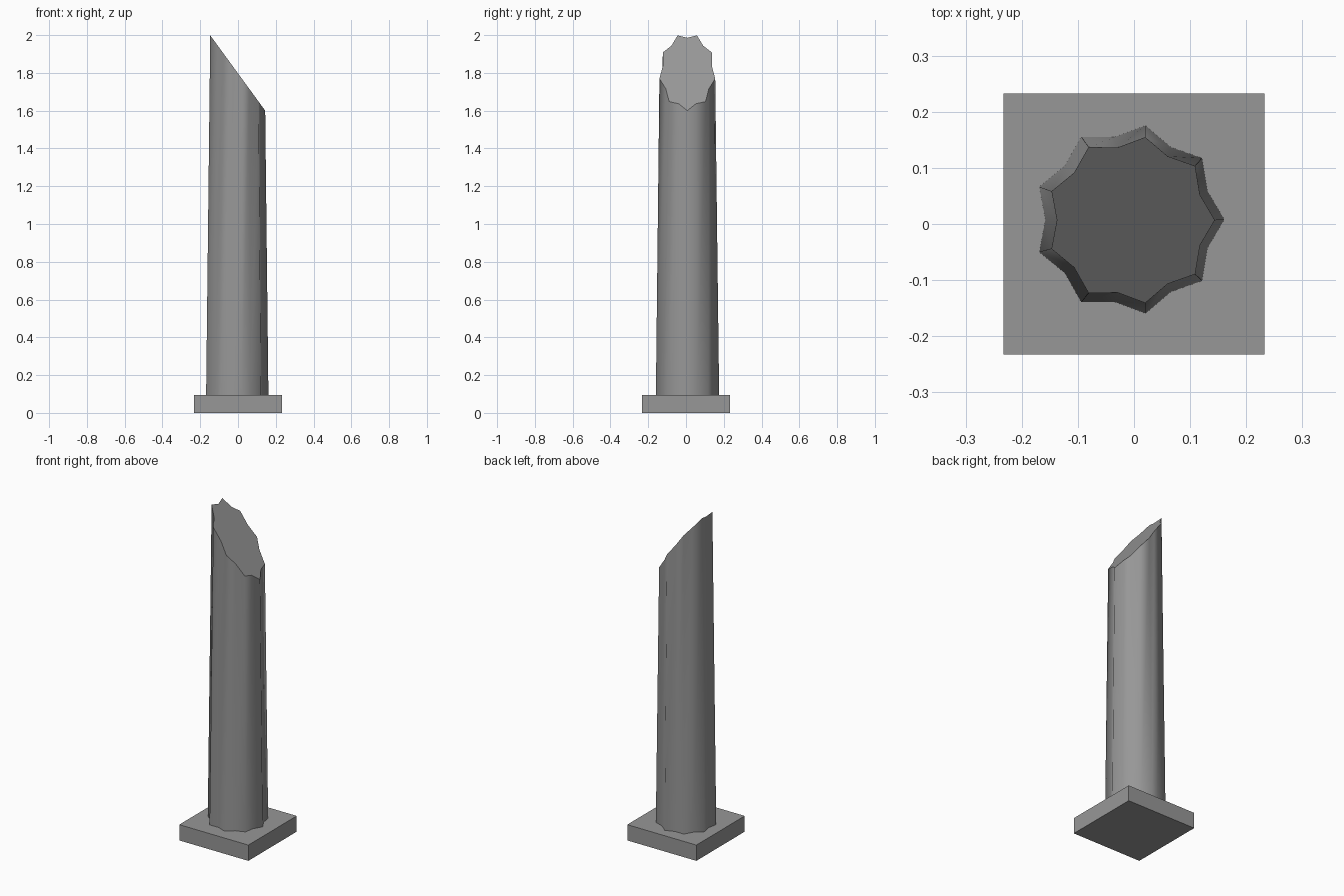
import bpy, bmesh
from math import cos, sin, pi

if "Cube" in bpy.data.objects:
    bpy.data.objects.remove(bpy.data.objects["Cube"])

BASE_HALF, BASE_H = 0.233, 0.096
FLUTES = 9

stone = bpy.data.materials.new("dark_stone")
stone.diffuse_color = (0.31, 0.31, 0.31, 1)
stone.use_nodes = True
stone.node_tree.nodes["Principled BSDF"].inputs["Base Color"].default_value = stone.diffuse_color


def make_object(name, bm):
    bmesh.ops.recalc_face_normals(bm, faces=bm.faces)
    mesh = bpy.data.meshes.new(name)
    bm.to_mesh(mesh)
    bm.free()
    mesh.materials.append(stone)
    obj = bpy.data.objects.new(name, mesh)
    bpy.context.collection.objects.link(obj)
    return obj


def star(cx, cy, r, valley=0.876):
    """Fluted outline: ridges and valleys alternate around the centre."""
    pts = []
    for i in range(2 * FLUTES):
        a = pi * i / FLUTES
        rad = r if i % 2 == 0 else r * valley
        pts.append((cx + rad * cos(a), cy + rad * sin(a)))
    return pts


# Square base slab
bm = bmesh.new()
bmesh.ops.create_cube(bm, size=1)
for v in bm.verts:
    v.co.x *= 2 * BASE_HALF
    v.co.y *= 2 * BASE_HALF
    v.co.z = (v.co.z + 0.5) * BASE_H
make_object("base_slab", bm)

# Tapered fluted shaft, broken off along a slanted plane
bm = bmesh.new()
low = [bm.verts.new((x, y, BASE_H)) for x, y in star(-0.009, 0.008, 0.17)]
top = [bm.verts.new((x, y, 1.6 + (0.144 - x) * 1.37))
       for x, y in star(-0.006, 0.007, 0.15)]
n = len(low)
for i in range(n):
    j = (i + 1) % n
    bm.faces.new((low[i], low[j], top[j], top[i])).smooth = True
bm.faces.new(top)
bm.faces.new(low[::-1])
# Keep the rims crisp against the smooth sides
for e in bm.edges:
    if any(len(f.verts) > 4 for f in e.link_faces):
        e.smooth = False
make_object("broken_column_shaft", bm)
